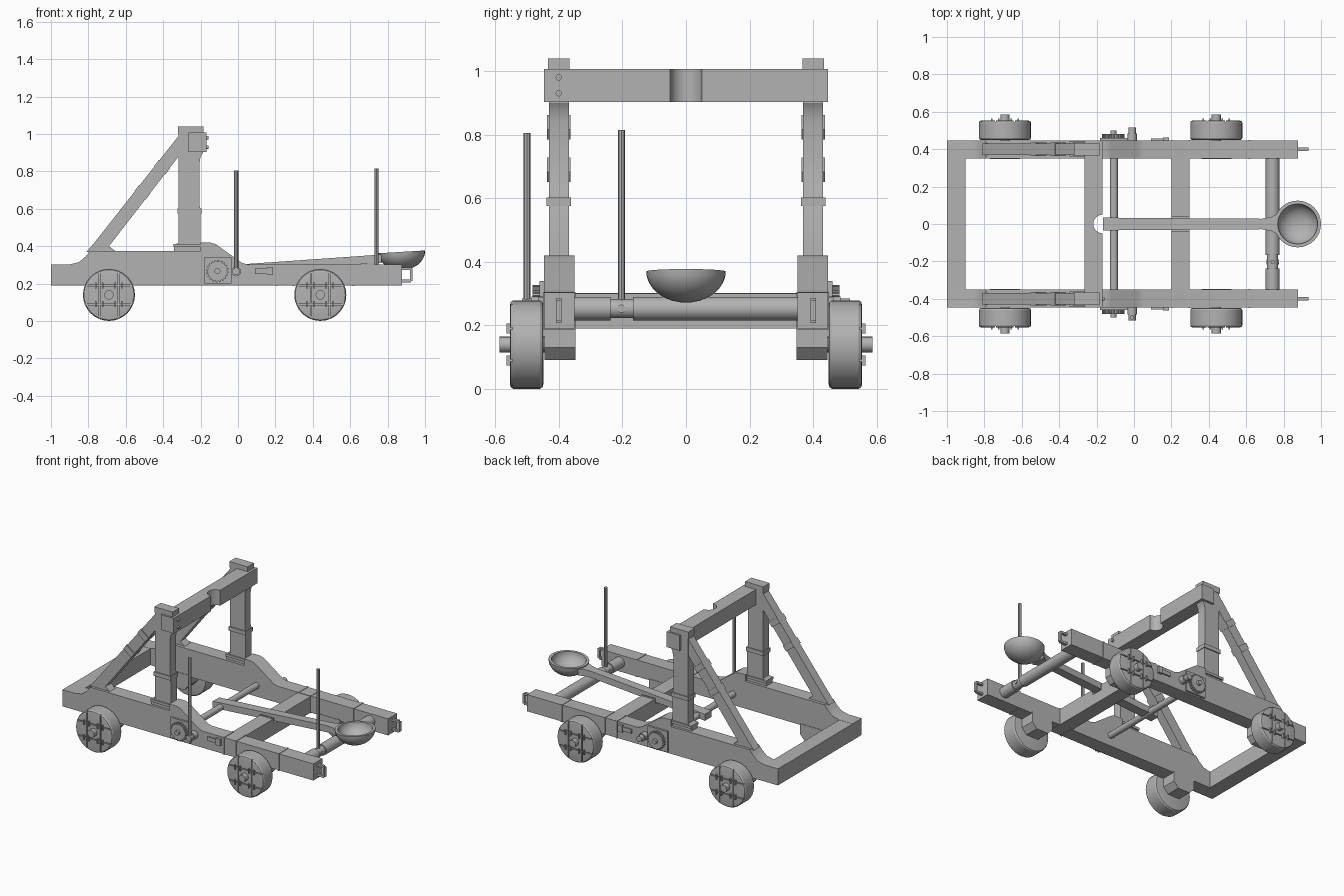
import bpy, bmesh
from math import pi, sin, cos
from mathutils import Matrix

if "Cube" in bpy.data.objects:
    bpy.data.objects.remove(bpy.data.objects["Cube"])

grey = bpy.data.materials.new("dark_grey")
grey.diffuse_color = (.45, .45, .45, 1)
grey.use_nodes = True
grey.node_tree.nodes["Principled BSDF"].inputs["Base Color"].default_value = grey.diffuse_color


def finish(name, bm, mirror=False):
    bmesh.ops.recalc_face_normals(bm, faces=bm.faces)
    me = bpy.data.meshes.new(name)
    bm.to_mesh(me)
    bm.free()
    me.materials.append(grey)
    ob = bpy.data.objects.new(name, me)
    bpy.context.collection.objects.link(ob)
    if mirror:
        m = ob.modifiers.new("mirror", 'MIRROR')
        m.use_axis = (False, True, False)
        m.use_mirror_merge = False
    return ob


def add_prism(bm, pts, axis, a, b):
    # 2D profile extruded along axis; returns the new vertices
    place = {'X': lambda u, v, w: (w, u, v), 'Y': lambda u, v, w: (u, w, v),
             'Z': lambda u, v, w: (u, v, w)}[axis]
    lo = [bm.verts.new(place(u, v, a)) for u, v in pts]
    hi = [bm.verts.new(place(u, v, b)) for u, v in pts]
    n = len(pts)
    bm.faces.new(lo)
    bm.faces.new(hi[::-1])
    for i in range(n):
        bm.faces.new((lo[i], lo[(i + 1) % n], hi[(i + 1) % n], hi[i]))
    return lo + hi


def add_box(bm, x0, x1, y0, y1, z0, z1):
    return add_prism(bm, [(x0, y0), (x1, y0), (x1, y1), (x0, y1)], 'Z', z0, z1)


def circle(u, v, r, n=24):
    return [(u + r * cos(2 * pi * i / n), v + r * sin(2 * pi * i / n)) for i in range(n)]


def prism(name, pts, axis, a, b, mirror=False):
    bm = bmesh.new()
    add_prism(bm, pts, axis, a, b)
    return finish(name, bm, mirror)


def boxes(name, items, mirror=False):
    bm = bmesh.new()
    for it in items:
        add_box(bm, *it)
    return finish(name, bm, mirror)


# Side rails with raised middle and sloped shoulder
prism("side_rail", [(-1, .191), (.876, .191), (.876, .303), (.05, .303), (.02, .312), (-.12, .412),
                    (-.15, .42), (-.2, .42), (-.2, .375), (-.79, .375), (-.815, .345), (-.85, .315),
                    (-.9, .303), (-1, .303)], 'Y', .35, .447, True)
boxes("rail_band", [(x, x + .012, .347, .45, .188, .306) for x in (.2, .29, .61)], True)

# Cross members, the middle one notched for the arm and lined with iron guides
boxes("rear_cross_beam", [(-1, -.9, -.352, .352, .191, .302)])
prism("middle_cross_beam", [(-.352, .191), (.352, .191), (.352, .3), (.05, .3), (.05, .265),
                            (-.05, .265), (-.05, .3), (-.352, .3)], 'X', .2, .298)
boxes("arm_guide", [(.2, .298, .04, .052, .262, .303)], True)

# Axle blocks and stub axles
for label, x in (("rear", -.69), ("front", .44)):
    prism(label + "_axle_block", [(x - .08, .2), (x - .08, .13), (x - .045, .092), (x + .045, .092),
                                  (x + .08, .13), (x + .08, .2)], 'Y', .347, .445, True)
    prism(label + "_axle", circle(x, .14, .025, 16), 'Y', .4, .586, True)

# Wheel with plank grooves, built around the origin with its outer face toward -y
bm = bmesh.new()
prof = [(.124, .0525), (.134, .05), (.139, .042), (.139, -.042), (.134, -.05), (.124, -.0525)]
rings = [[bm.verts.new((r * cos(2 * pi * i / 32), y, r * sin(2 * pi * i / 32))) for i in range(32)]
         for r, y in prof]
for a, b in zip(rings, rings[1:]):
    for i in range(32):
        bm.faces.new((a[i], a[(i + 1) % 32], b[(i + 1) % 32], b[i]))
bm.faces.new(rings[0])
bm.faces.new(rings[-1])
wheel = finish("wheel", bm)
cutters = [boxes("groove_cutter", [(s - .003, s + .003, -.08, -.044, -.2, .2) for s in (-.05, .05)]),
           boxes("groove_cutter", [(-.2, .2, -.08, -.044, s - .003, s + .003) for s in (-.05, .05)])]
for c in cutters:
    c.hide_render = True
    m = wheel.modifiers.new("groove", 'BOOLEAN')
    m.operation, m.solver, m.object = 'DIFFERENCE', 'EXACT', c
bpy.context.view_layer.update()
wheel_mesh = bpy.data.meshes.new_from_object(wheel.evaluated_get(bpy.context.evaluated_depsgraph_get()))
for ob in cutters + [wheel]:
    bpy.data.objects.remove(ob)
staple_ob = boxes("wheel_staples", [(x - .004, x + .004, -.064, -.045, z - .016, z + .016)
                                    for x in (-.07, -.033, .033, .07) for z in (-.05, .05)])
staple_mesh = staple_ob.data
bpy.data.objects.remove(staple_ob)
for x in (-.69, .44):
    for side in (-1, 1):
        for name, me in (("wheel", wheel_mesh), ("wheel_staples", staple_mesh)):
            ob = bpy.data.objects.new(name, me)
            ob.location = (x, side * .501, .14)
            ob.rotation_euler.z = 0 if side < 0 else pi
            bpy.context.collection.objects.link(ob)

# Uprights with flared foot, head and band
prism("upright", [(-.343, .37), (-.2, .37), (-.2, .6), (-.207, .62), (-.207, .84), (-.2, .88), (-.187, .9),
                  (-.187, 1.0), (-.318, 1.0), (-.318, .42), (-.343, .405)], 'Y', .368, .431, True)
boxes("upright_cap", [(-.321, -.185, .366, .434, 1.0, 1.04)], True)
boxes("upright_band", [(-.323, -.196, .361, .438, .575, .602), (-.345, -.196, .36, .44, .395, .412)], True)

# Top beam with a round arm rest notch
notch = [(-.168 - .05 * sin(pi * i / 12), -.05 * cos(pi * i / 12)) for i in range(13)]
prism("top_beam", [(-.265, -.446), (-.168, -.446)] + notch + [(-.168, .446), (-.265, .446)],
      'Z', .903, 1.007)
bm = bmesh.new()
for z in (.93, .98):
    add_prism(bm, circle(-.4, z, .01, 12), 'X', -.18, -.158)
finish("beam_pegs", bm)

# Diagonal braces with bands
prism("brace", [(-.31, 1.0), (-.31, .89), (-.69, .4), (-.65, .37), (-.81, .37), (-.775, .41)],
      'Y', .37, .43, True)
bm = bmesh.new()
for cx, cz in ((-.51, .689), (-.405, .823)):
    vs = add_box(bm, -.038, .037, .363, .437, -.02, .02)
    bmesh.ops.transform(bm, matrix=Matrix.Translation((cx, 0, cz)) @ Matrix.Rotation(.665, 4, 'Y'), verts=vs)
finish("brace_bands", bm, True)

# Throwing arm, sheared upward to the bowl
bm = bmesh.new()
half = [(-.165, .034), (.68, .028), (.73, .036), (.768, .056)]
vs = add_prism(bm, half + [(x, -y) for x, y in half[::-1]], 'Z', .258, .302)
for v in vs:
    v.co.z += .07 * v.co.x
finish("throwing_arm", bm)

# Bowl: revolved cup, tilted slightly
bm = bmesh.new()
N, K = 32, 9
prof = [(.125 * sin(pi / 2 * i / K), -.098 * cos(pi / 2 * i / K)) for i in range(K + 1)]
prof += [(.107 * sin(pi / 2 * i / K), -.082 * cos(pi / 2 * i / K)) for i in range(K, -1, -1)]
rings = [[bm.verts.new((r * cos(2 * pi * i / N), r * sin(2 * pi * i / N), z)) for i in range(N)]
         if r > 1e-5 else [bm.verts.new((0, 0, z))] * N for r, z in prof]
for a, b in zip(rings, rings[1:]):
    for i in range(N):
        j = (i + 1) % N
        bm.faces.new(list(dict.fromkeys((a[i], a[j], b[j], b[i]))))
bmesh.ops.transform(bm, verts=bm.verts, matrix=Matrix.Translation((.875, 0, .37)) @ Matrix.Rotation(-.06, 4, 'Y'))
finish("bowl", bm)

# Pivot bar and winding roller with a narrow neck
prism("pivot_bar", circle(-.107, .265, .021, 20), 'Y', -.37, .37)
bm = bmesh.new()
for r, a, b in ((.037, -.352, -.237), (.03, -.24, -.163), (.037, -.166, .352)):
    add_prism(bm, circle(.741, .253, r), 'Y', a, b)
finish("winding_roller", bm)
prism("roller_pin", circle(-.203, .253, .013, 12), 'X', .708, .774)

# Lever rods
prism("roller_lever", circle(.741, -.203, .0115, 8), 'Z', .25, .815)
prism("side_lever", circle(-.01, -.5, .0115, 8), 'Z', .25, .805)

# Ratchet: plate, toothed wheel, hub, pinion and pawl
boxes("gear_plate", [(-.183, -.035, .44, .46, .2, .34)], True)
teeth = []
for i in range(20):
    for k, r in ((0, .052), (.4, .052), (.5, .06), (.9, .06)):
        t = 2 * pi * (i + k) / 20
        teeth.append((-.11 + r * cos(t), .267 + r * sin(t)))
prism("ratchet_gear", teeth, 'Y', .455, .482, True)
prism("gear_hub", circle(-.11, .267, .016, 12), 'Y', .47, .5, True)
prism("lever_hub", circle(-.01, .265, .026, 16), 'Y', .44, .485, True)
prism("lever_pin", circle(-.01, .265, .02, 12), 'Y', .48, .515, True)
boxes("pawl_latch", [(.09, .165, .44, .456, .253, .28), (.155, .188, .44, .463, .245, .29)], True)

# Iron loops on the rail ends
boxes("end_loop", [(.87, .925, .391, .409, .207, .221), (.87, .925, .391, .409, .273, .287),
                   (.92, .934, .391, .409, .214, .28)], True)

# Smooth round surfaces, keep hard edges
bpy.ops.object.select_all(action='SELECT')
bpy.context.view_layer.objects.active = bpy.data.objects["bowl"]
bpy.ops.object.shade_smooth_by_angle(angle=.55)
